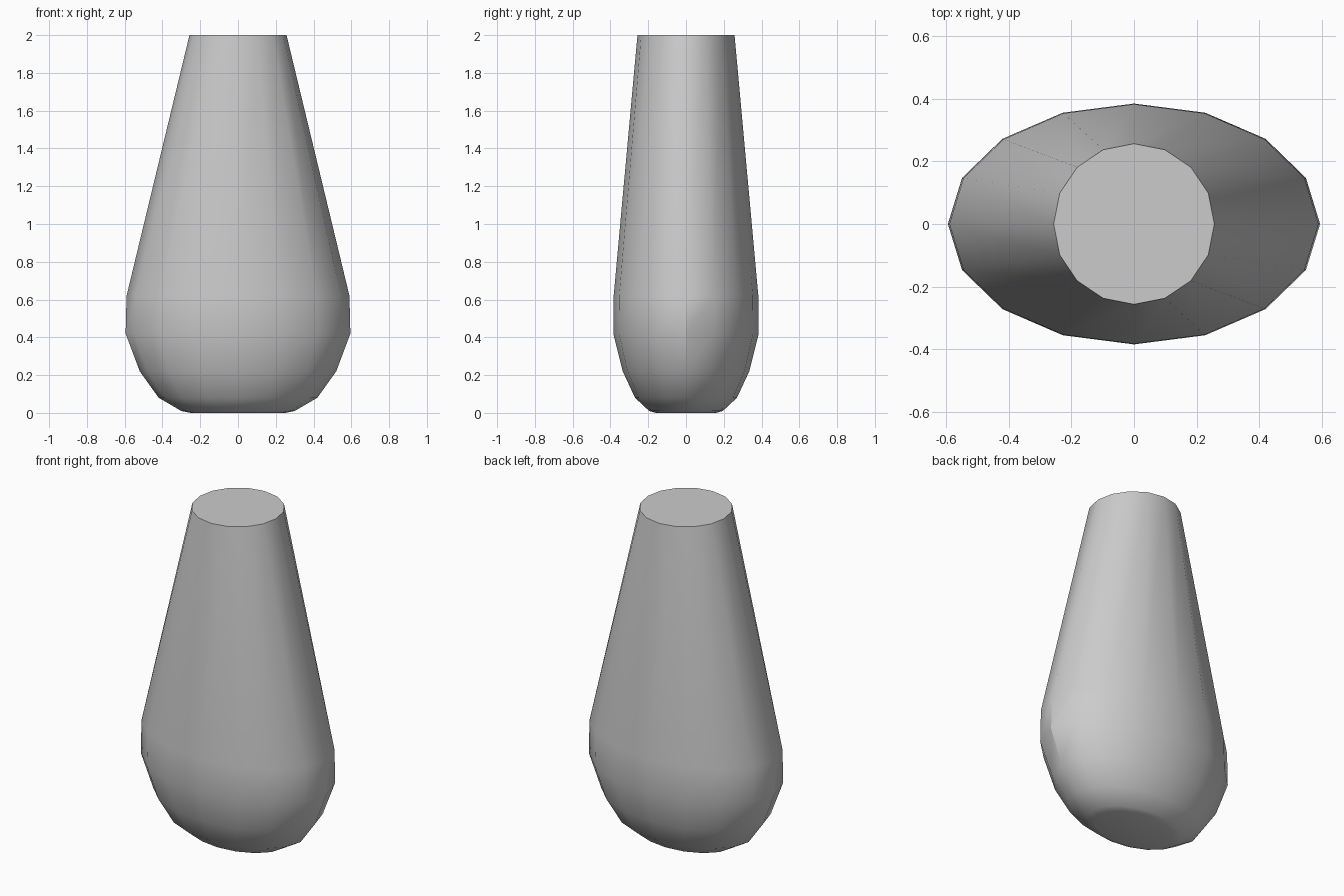
import bpy, bmesh, math

cube = bpy.data.objects.get("Cube")
if cube:
    bpy.data.objects.remove(cube, do_unlink=True)

SIDES = 16
# Elliptical cross-sections from foot to rim: half width, half depth, height
SECTIONS = [
    (0.25, 0.16, 0.0),
    (0.30, 0.195, 0.01),
    (0.42, 0.27, 0.08),
    (0.52, 0.335, 0.22),
    (0.595, 0.385, 0.42),
    (0.59, 0.383, 0.62),
    (0.257, 0.257, 2.0),
]

# Plain grey material
grey = bpy.data.materials.new("plain grey")
grey.use_nodes = True
colour = (0.6, 0.6, 0.6, 1)
grey.diffuse_color = colour
grey.node_tree.nodes["Principled BSDF"].inputs["Base Color"].default_value = colour


def add_ring(bm, rx, ry, z):
    angles = [math.tau * i / SIDES for i in range(SIDES)]
    return [bm.verts.new((rx * math.cos(a), ry * math.sin(a), z)) for a in angles]


# Tapered body, lofted through the sections and capped at both ends
bm = bmesh.new()
rings = [add_ring(bm, *section) for section in SECTIONS]
for low, high in zip(rings, rings[1:]):
    for i in range(SIDES):
        j = (i + 1) % SIDES
        bm.faces.new((low[i], low[j], high[j], high[i]))
bm.faces.new(rings[-1])
bm.faces.new(rings[0][::-1])

mesh = bpy.data.meshes.new("tapered_body")
bm.to_mesh(mesh)
bm.free()
mesh.materials.append(grey)
body = bpy.data.objects.new("tapered_body", mesh)
bpy.context.collection.objects.link(body)

# Smooth sides with crisp rim
bpy.ops.object.select_all(action='DESELECT')
body.select_set(True)
bpy.context.view_layer.objects.active = body
bpy.ops.object.shade_smooth_by_angle(angle=math.radians(30))
